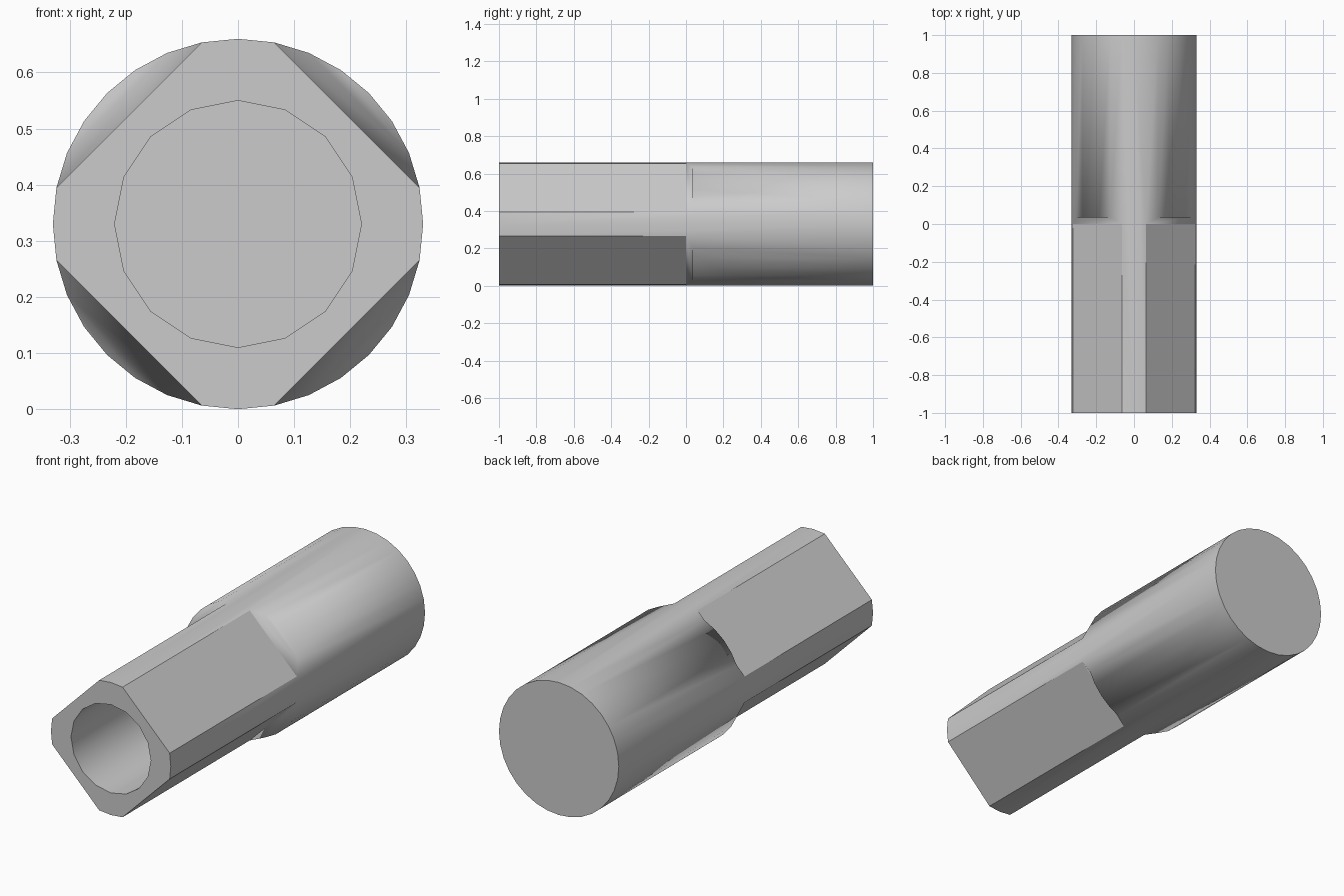
import bpy, bmesh
from math import sin, cos, pi

cube = bpy.data.objects.get("Cube")
if cube:
    bpy.data.objects.remove(cube, do_unlink=True)

R, BORE, SIDES, BORE_SIDES = 0.33, 0.22, 32, 16
FRONT, SHOULDER, LIP, BACK, BORE_END = -1, 0, 0.035, 1, 0

steel = bpy.data.materials.new("steel grey")
steel.use_nodes = True
colour = (0.6, 0.6, 0.6, 1)
steel.diffuse_color = colour
steel.node_tree.nodes["Principled BSDF"].inputs["Base Color"].default_value = colour

bm = bmesh.new()


def point(i, count, radius, y):
    a = 2 * pi * i / count
    return bm.verts.new((radius * sin(a), y, R + radius * cos(a)))


def face(verts, smooth=True):
    f = bm.faces.new(verts)
    f.smooth = smooth
    return f


# Rings: the front ring keeps only the corners left between the four flats
back = [point(i, SIDES, R, BACK) for i in range(SIDES)]
front = {i: point(i, SIDES, R, FRONT) for i in range(SIDES) if i % 8 in (0, 1, 7)}
mid = {i: point(i, SIDES, R, SHOULDER if i % 8 in (1, 7) else LIP)
       for i in range(SIDES) if i % 8}
flat_faces = []

for q in range(0, SIDES, 8):
    # Rounded lands running the full length between the flats
    a, b, c = (q - 1) % SIDES, q, q + 1
    face([front[a], front[b], back[b], back[a], mid[a]])
    face([front[b], front[c], mid[c], back[c], back[b]])
    # Round shank behind the shoulder
    for i in range(q + 1, q + 7):
        face([mid[i], mid[i + 1], back[i + 1], back[i]])
    # Flat, then the short ramp and lip of the shoulder
    flat_faces.append(face([front[q + 1], front[q + 7], mid[q + 7], mid[q + 1]], False))
    face([mid[q + 1], mid[q + 7], mid[q + 6], mid[q + 2]])
    face([mid[i] for i in range(q + 2, q + 7)])

# Blind bore
rim = [point(i, BORE_SIDES, BORE, FRONT) for i in range(BORE_SIDES)]
floor = [point(i, BORE_SIDES, BORE, BORE_END) for i in range(BORE_SIDES)]
for i in range(BORE_SIDES):
    j = (i + 1) % BORE_SIDES
    face([rim[i], rim[j], floor[j], floor[i]])

# Back end, bore floor and the front face around the bore
flat_faces += [face(back, False), face(floor, False)]
edges = [e for e in bm.edges if all(v.co.y == FRONT for v in e.verts)]
filled = bmesh.ops.triangle_fill(bm, edges=edges, use_beauty=True)["geom"]
for f in filled:
    if isinstance(f, bmesh.types.BMFace):
        f.smooth = False
        flat_faces.append(f)

# Keep the borders of flat faces crisp
for f in flat_faces:
    for e in f.edges:
        e.smooth = False
bmesh.ops.recalc_face_normals(bm, faces=bm.faces)

mesh = bpy.data.meshes.new("socket_adapter")
bm.to_mesh(mesh)
bm.free()
mesh.materials.append(steel)
adapter = bpy.data.objects.new("socket_adapter", mesh)
bpy.context.collection.objects.link(adapter)
